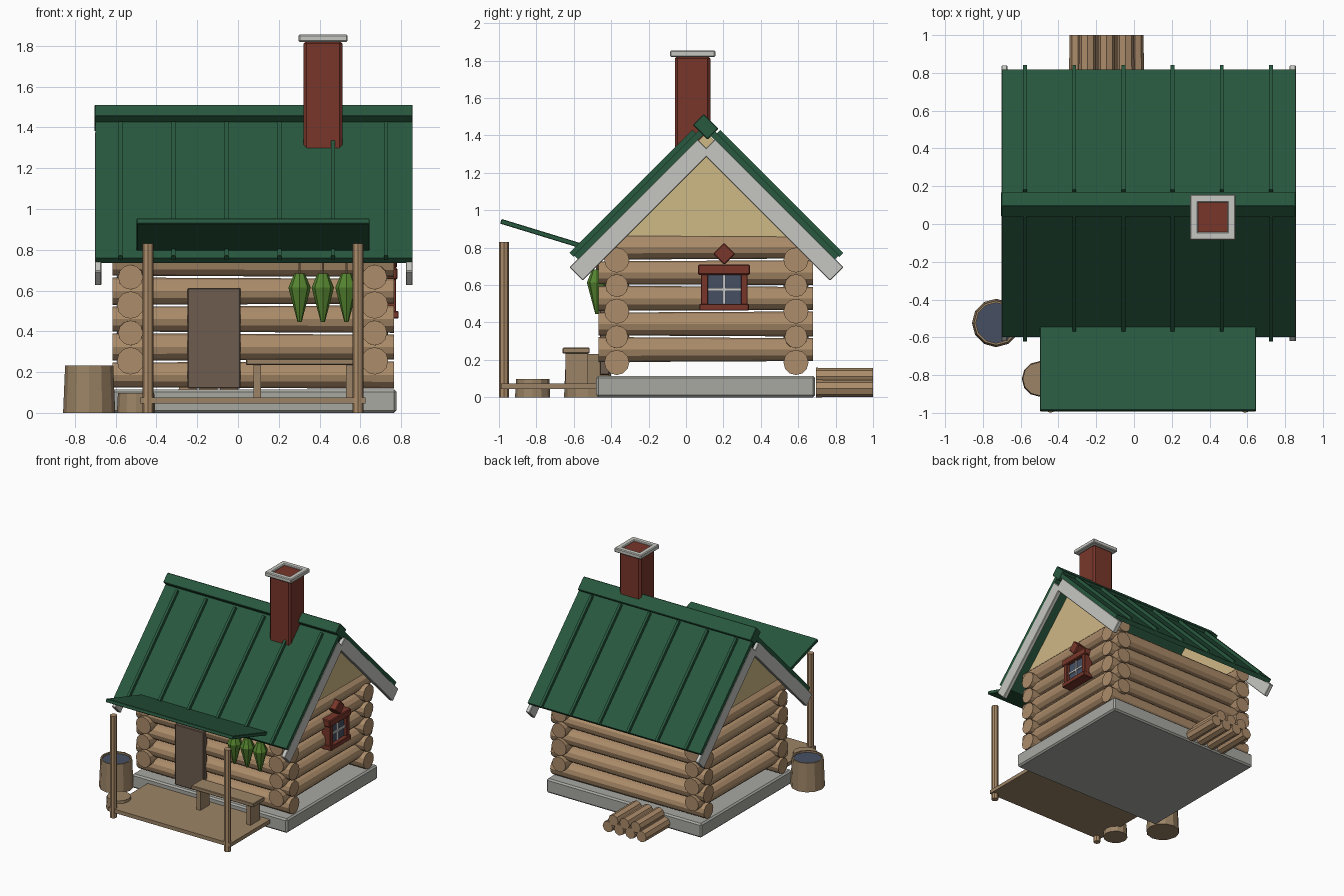
import bpy, bmesh, math
from mathutils import Vector, Matrix

if "Cube" in bpy.data.objects:
    bpy.data.objects.remove(bpy.data.objects["Cube"])


def mat(name, hexa):
    m = bpy.data.materials.new(name)
    c = [int(hexa[i:i + 2], 16) / 255 for i in (0, 2, 4)]
    m.diffuse_color = [(v / 12.92 if v < 0.04 else ((v + 0.055) / 1.055) ** 2.4) for v in c] + [1]
    m.use_nodes = True
    m.node_tree.nodes["Principled BSDF"].inputs["Base Color"].default_value = m.diffuse_color
    return m


LOG, DECK = mat("log_wood", "AC8C6A"), mat("deck_wood", "9C8466")
DOOR, GREEN = mat("door_wood", "6E5C4E"), mat("roof_green", "28583E")
BRICK, TRIM = mat("brick_red", "78362A"), mat("trim_grey", "C6C6C1")
STONE, CREAM = mat("stone_grey", "A8A8A2"), mat("gable_cream", "CFB886")
BLUE, HERB = mat("blue_grey", "465064"), mat("herb_green", "55842F")
LIGHT = mat("muntin_light", "D8D8D4")


def finish(name, bm, m):
    bmesh.ops.recalc_face_normals(bm, faces=bm.faces)
    me = bpy.data.meshes.new(name)
    bm.to_mesh(me)
    bm.free()
    me.materials.append(m)
    ob = bpy.data.objects.new(name, me)
    bpy.context.collection.objects.link(ob)
    return ob


def box(name, x, y, z, m, bevel=0.0, rx=0.0):
    """Box from (min, max) ranges, turned about its own centre on the x axis."""
    bm = bmesh.new()
    bmesh.ops.create_cube(bm, size=1)
    bmesh.ops.scale(bm, vec=[r[1] - r[0] for r in (x, y, z)], verts=bm.verts)
    if bevel:
        bmesh.ops.bevel(bm, geom=bm.edges[:], offset=bevel, segments=1, affect='EDGES')
    ob = finish(name, bm, m)
    ob.location = [sum(r) / 2 for r in (x, y, z)]
    ob.rotation_euler.x = rx
    return ob


def rod(name, a, b, r1, r2, m, sides=12):
    a, b = Vector(a), Vector(b)
    bm = bmesh.new()
    bmesh.ops.create_cone(bm, cap_ends=True, segments=sides, radius1=r1, radius2=r2, depth=(b - a).length)
    q = (b - a).to_track_quat('Z', 'Y').to_matrix().to_4x4()
    bm.transform(Matrix.Translation((a + b) / 2) @ q)
    return finish(name, bm, m)


def lathe(name, profile, at, m, sides):
    bm = bmesh.new()
    rings = [[bm.verts.new((at[0] + r * math.cos(t), at[1] + r * math.sin(t), z))
              for t in [2 * math.pi * i / sides for i in range(sides)]] for r, z in profile]
    for a, b in zip(rings, rings[1:]):
        for i in range(sides):
            j = (i + 1) % sides
            bm.faces.new((a[i], a[j], b[j], b[i]))
    bm.faces.new(rings[0])
    bm.faces.new(rings[-1])
    return finish(name, bm, m)


# Stone base
box("foundation", (-0.62, 0.777), (-0.48, 0.69), (0, 0.115), STONE, 0.012)

# Interlocking log walls with a slight alternating taper
for i in range(5):
    ra, rb = (0.067, 0.061) if i % 2 else (0.061, 0.067)
    for side, y in (("front", -0.37), ("back", 0.588)):
        z = 0.186 + 0.137 * i
        rod(f"{side}_log_{i}", (-0.615, y, z), (0.765, y, z), ra, rb, LOG)
    for side, x in (("left", -0.527), ("right", 0.67)):
        z = 0.255 + 0.137 * i
        rod(f"{side}_log_{i}", (x, -0.467, z), (x, 0.68, z), rb, ra, LOG)

# Gable panels
for side, x in (("left", -0.527), ("right", 0.67)):
    bm = bmesh.new()
    tri = [bm.verts.new((x - 0.025, y, z)) for y, z in ((-0.466, 0.84), (0.684, 0.84), (0.109, 1.415))]
    f = bm.faces.new(tri)
    ext = bmesh.ops.extrude_face_region(bm, geom=[f])
    bmesh.ops.translate(bm, vec=(0.05, 0, 0), verts=[v for v in ext["geom"] if isinstance(v, bmesh.types.BMVert)])
    finish(f"{side}_gable", bm, CREAM)


def sloped(name, s, x, d, h, m, bevel=0.0):
    """Box on a 45 degree roof slope: d = distance below the ridge, h = height off the underside."""
    k = math.sqrt(0.5)
    dm, hm = sum(d) / 2, sum(h) / 2
    y, z = 0.109 + s * k * (dm + hm), 1.419 + k * (hm - dm)
    ly, lz = (d[1] - d[0]) / 2, (h[1] - h[0]) / 2
    box(name, x, (y - ly, y + ly), (z - lz, z + lz), m, bevel, -s * math.pi / 4)


# Roof panels, standing seams and barge boards
for side, s in (("front", -1), ("back", 1)):
    sloped(f"{side}_roof", s, (-0.70, 0.855), (0, 0.967), (0, 0.035), GREEN)
    for i in range(6):
        x = -0.577 + 0.2605 * i
        sloped(f"{side}_seam_{i}", s, (x - 0.01, x + 0.01), (0.045, 0.975), (0.03, 0.06), GREEN)
    for end, x in (("left", (-0.702, -0.67)), ("right", (0.823, 0.857))):
        sloped(f"{side}_{end}_barge_board", s, x, (0.061, 1.03), (-0.095, 0.006), TRIM, 0.004)
box("ridge_cap", (-0.703, 0.857), (0.05, 0.16), (1.405, 1.487), GREEN, 0.004, -math.pi / 4)

# Chimney with a framed cap
box("chimney", (0.322, 0.512), (-0.06, 0.13), (1.2, 1.825), BRICK, 0.014)
box("chimney_flue", (0.335, 0.50), (-0.047, 0.117), (1.8, 1.842), BRICK)
for n, x, y in (("left", (0.297, 0.34), (-0.085, 0.157)), ("right", (0.495, 0.538), (-0.085, 0.157)),
                ("front", (0.297, 0.538), (-0.085, -0.042)), ("back", (0.297, 0.538), (0.113, 0.157))):
    box(f"chimney_cap_{n}", x, y, (1.82, 1.855), TRIM, 0.006)

# Porch
box("awning", (-0.497, 0.645), (-1.0, -0.535), (0.86, 0.886), GREEN, 0.003, math.radians(-17))
box("porch_deck", (-0.478, 0.625), (-0.99, -0.475), (0.045, 0.075), DECK)
for n, x in (("left", -0.441), ("right", 0.588)):
    rod(f"{n}_porch_post", (x, -0.973, 0), (x, -0.973, 0.83), 0.027, 0.027, LOG, 8)
box("door", (-0.247, 0.012), (-0.46, -0.41), (0.12, 0.612), DOOR, 0.004)

# Bench
box("bench_seat", (0.04, 0.60), (-0.66, -0.515), (0.235, 0.265), DECK, 0.004)
for n, x in (("left", 0.077), ("right", 0.53)):
    box(f"bench_{n}_leg", (x, x + 0.035), (-0.645, -0.525), (0.07, 0.24), DECK)

# Water barrel and chopping stump
lathe("barrel", [(0.128, 0), (0.118, 0.232), (0.107, 0.232), (0.107, 0.205)], (-0.73, -0.524), DECK, 12)
rod("barrel_water", (-0.73, -0.524, 0.19), (-0.73, -0.524, 0.218), 0.107, 0.107, BLUE, 12)
rod("stump", (-0.5, -0.82, 0), (-0.5, -0.82, 0.097), 0.094, 0.089, DECK, 12)

# Firewood stack
for row, count in enumerate((4, 3)):
    for i in range(count):
        x, z = -0.297 + 0.101 * (i + row / 2), 0.047 + 0.064 * row
        rod(f"firewood_{row}_{i}", (x, 0.695, z), (x, 1.0, z), 0.047, 0.045, LOG, 8)

# Hanging herb bundles
for i, x in enumerate((0.302, 0.416, 0.532)):
    lathe(f"herb_bundle_{i}", [(0.026, 0.684), (0.055, 0.614), (0.01, 0.445)], (x, -0.475), HERB, 8)
    rod(f"herb_string_{i}", (x, -0.475, 0.68), (x, -0.475, 0.77), 0.006, 0.006, LOG, 6)

# Right-hand window
box("window_glass", (0.69, 0.752), (0.10, 0.31), (0.48, 0.67), BLUE)
box("window_muntin_vertical", (0.74, 0.762), (0.196, 0.211), (0.49, 0.66), LIGHT)
box("window_muntin_horizontal", (0.74, 0.762), (0.11, 0.30), (0.568, 0.583), LIGHT)
for n, y in (("front", 0.08), ("back", 0.293)):
    box(f"window_{n}_jamb", (0.70, 0.775), (y, y + 0.037), (0.48, 0.67), BRICK, 0.003)
box("window_lintel", (0.70, 0.782), (0.064, 0.342), (0.655, 0.71), BRICK, 0.006)
box("window_sill", (0.70, 0.788), (0.072, 0.336), (0.463, 0.50), BRICK, 0.004)
box("window_diamond", (0.70, 0.78), (0.162, 0.246), (0.725, 0.809), BRICK, 0.006, math.pi / 4)
